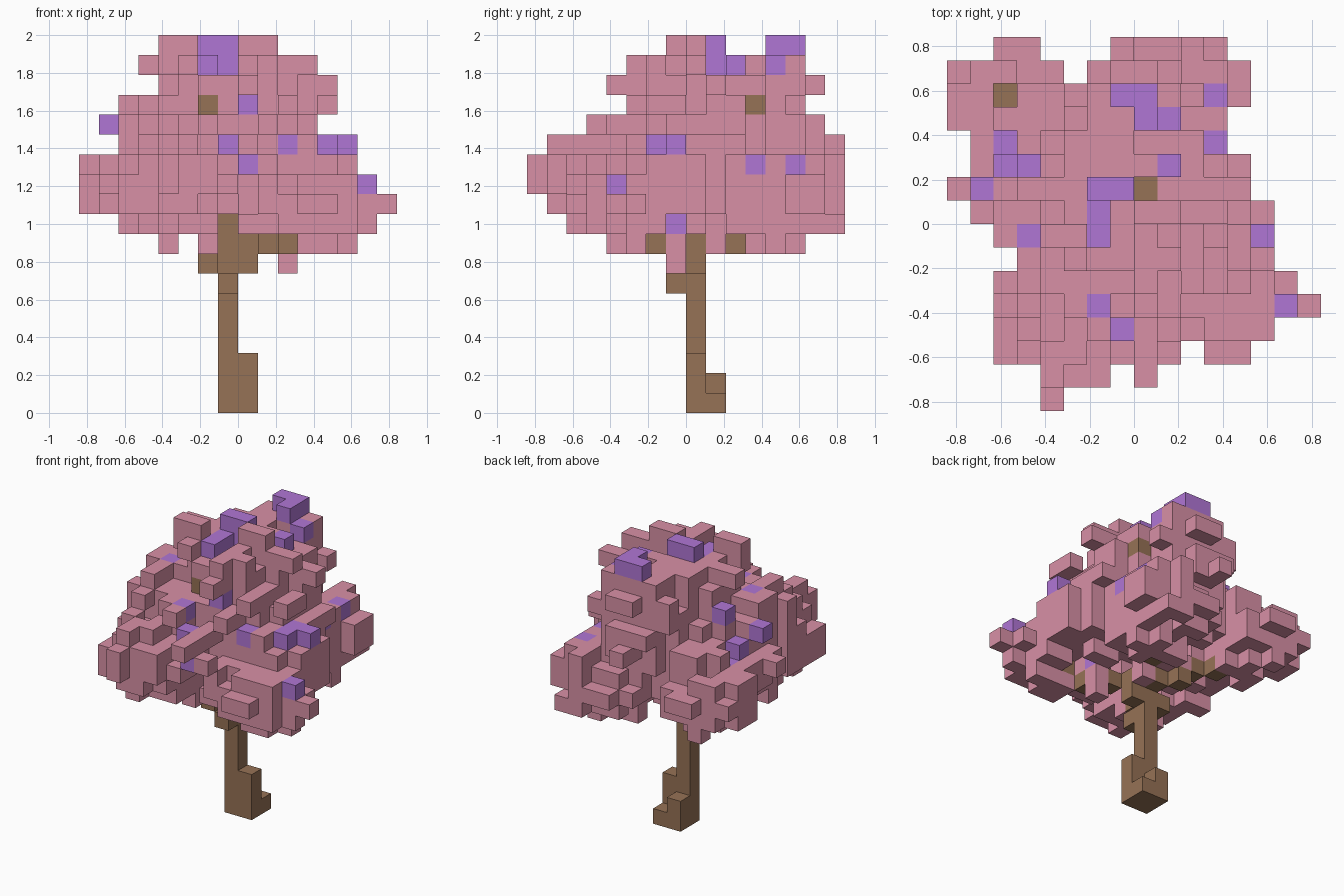
import bpy, bmesh, random
from mathutils import Vector

random.seed(4)
cube = bpy.data.objects.get("Cube")
if cube:
    bpy.data.objects.remove(cube, do_unlink=True)

UNIT = 2 / 19
PINK, PURPLE, BROWN = "pink_leaves", "purple_blossoms", "trunk_and_branches"
COLOURS = {PINK: (0.69, 0.28, 0.38), PURPLE: (0.435, 0.18, 0.665), BROWN: (0.305, 0.168, 0.092)}

# Crown outline: block ranges per layer (width, depth) and per row (plan)
WIDTH = dict(enumerate([(-6, 6), (-8, 7), (-8, 6), (-8, 5), (-6, 5), (-7, 3),
                        (-6, 4), (-4, 4), (-5, 3), (-4, 1)], start=9))
DEPTH = dict(enumerate([(-6, 7), (-7, 7), (-8, 7), (-8, 7), (-7, 7), (-5, 6),
                        (-3, 5), (-4, 6), (-3, 5), (-1, 1)], start=9))
PLAN = dict(enumerate([(-4, -4), (-4, 0), (-6, 4), (-6, 5), (-6, 7), (-6, 6), (-5, 5), (-6, 5),
                       (-7, 5), (-8, 4), (-7, 4), (-7, 3), (-8, 3), (-8, 4), (-8, 4), (-6, 3)], start=-8))
PLAN_GAPS = {(-1, -7), (2, -6), (-3, 6), (-4, 7), (-3, 7), (-2, 7)}

# Leaf clumps: centre and radii
CLUMPS = [((0, 0.1, 1.4), (0.5, 0.5, 0.42)),          # core
          ((-0.05, 0.15, 1.55), (0.42, 0.45, 0.46)),  # top
          ((0, 0.5, 1.55), (0.28, 0.22, 0.45)),       # back top
          ((-0.48, 0, 1.34), (0.26, 0.4, 0.37)),      # left side
          ((-0.57, 0.5, 1.2), (0.28, 0.27, 0.29)),    # back corner
          ((-0.35, -0.45, 1.18), (0.29, 0.36, 0.28)), # front corner
          ((0.38, -0.32, 1.07), (0.38, 0.27, 0.25)),  # front shelf
          ((0.35, 0, 1.24), (0.29, 0.33, 0.28)),      # far side
          ((0.25, 0.5, 1.13), (0.32, 0.33, 0.26))]    # back shelf


def within(span, n):
    return span[0] <= n <= span[1]


def in_outline(i, j, k):
    if j not in PLAN or not within(PLAN[j], i) or (i, j) in PLAN_GAPS:
        return False
    if k == 8:
        return (j in (-4, -3) and within((3, 5), i)) or (within((3, 5), j) and within((0, 4), i))
    return k in WIDTH and within(WIDTH[k], i) and within(DEPTH[k], j)


def field(cell):
    """Squared distance to the nearest clump, 1 on its surface."""
    p = [(n + 0.5) * UNIT for n in cell]
    return min(sum(((a - c) / r) ** 2 for a, c, r in zip(p, centre, radii))
               for centre, radii in CLUMPS)


def step(cell, axis, amount):
    moved = list(cell)
    moved[axis] += amount
    return tuple(moved)


def neighbours(cell):
    return [step(cell, a, s) for a in range(3) for s in (-1, 1)]


blocks = {}


def box(kind, xs, ys, zs):
    for i in range(xs[0], xs[1] + 1):
        for j in range(ys[0], ys[1] + 1):
            for k in range(zs[0], zs[1] + 1):
                blocks[i, j, k] = kind


# Rough leaf mass, raggedest at the underside
hull = [(i, j, k) for i in range(-8, 8) for j in range(-8, 8) for k in range(8, 19) if in_outline(i, j, k)]
for cell in hull:
    ragged = 0.6 if cell[2] < 10 else 0.35
    if field(cell) < 1 + random.uniform(-ragged, 0.25):
        blocks[cell] = PINK

# Crowning leaves and low hanging leaves
box(PINK, (0, 1), (0, 0), (17, 18))
box(PINK, (-4, -3), (-1, -1), (17, 18))
box(PINK, (2, 2), (-1, -1), (7, 8))
box(PINK, (-4, -4), (-3, -3), (8, 8))
box(PINK, (-2, -2), (-3, -3), (8, 8))
box(PINK, (0, 0), (1, 1), (8, 8))

# Trunk and roots
box(BROWN, (-1, -1), (0, 0), (0, 12))
box(BROWN, (0, 0), (0, 0), (0, 2))
box(BROWN, (-1, -1), (1, 1), (0, 1))
box(BROWN, (0, 0), (1, 1), (0, 0))

# Branches climbing out into the clumps
BRANCHES = [[(-1, -1, 6), (-2, -1, 7), (-2, -2, 8), (-3, -3, 9), (-4, -4, 10)],
            [(-2, 0, 7), (-1, 1, 8), (-2, 2, 8), (-3, 2, 9), (-4, 3, 9), (-5, 4, 10)],
            [(0, 0, 7), (0, 0, 8), (1, -1, 8), (2, -2, 8), (3, -3, 9)],
            [(-1, 1, 9), (0, 2, 9), (1, 3, 9), (2, 4, 10)]]
for path in BRANCHES:
    blocks.update(dict.fromkeys(path, BROWN))

# Exposed blossoms and twigs: position and the open sides (t top, f front, s side)
ACCENTS = {
    PURPLE: [(-2, 1, 18, "tf"), (-1, 1, 18, "tfs"), (-1, 1, 17, "fs"), (1, 2, 17, "ts"),
             (-1, 5, 18, "t"), (0, 5, 18, "ts"), (0, 4, 18, "ts"),
             (1, 4, 17, "ts"), (3, 5, 12, "ts"), (3, 3, 12, "ts"),
             (-6, 3, 12, "t"), (-6, 2, 13, "t"), (-5, 2, 15, "t"),
             (-7, 1, 14, "tf"), (-2, 0, 17, "t"), (-2, -1, 17, "tf"), (-5, -1, 15, "t"),
             (5, -1, 13, "tfs"), (4, -1, 13, "f"), (4, -2, 13, "fs"), (-2, -4, 14, "t"),
             (-1, -5, 13, "tf"), (6, -4, 11, "tfs"), (0, -3, 15, "f"), (2, -3, 13, "f"),
             (0, -6, 12, "f"), (2, -1, 9, "s")],
    BROWN: [(-6, 5, 11, "t"), (0, 1, 16, "t"), (-2, -2, 15, "f"), (2, 3, 15, "s")],
}
SIDES = {"t": (2, 1), "f": (1, -1), "s": (0, 1)}


def ray(cell, side):
    axis, sign = SIDES[side]
    return [step(cell, axis, sign * n) for n in range(1, 17)]


spots = []
kept_open = set()
for kind, entries in ACCENTS.items():
    for i, j, k, sides in entries:
        blocks[i, j, k] = kind
        spots.append(((i, j, k), sides))
        for side in sides:
            kept_open.update(ray((i, j, k), side))
for cell in kept_open:
    if blocks.get(cell) == PINK:
        del blocks[cell]

# Leaves that shelter the closed sides of each blossom
for spot, sides in spots:
    for side in sorted(set(SIDES) - set(sides)):
        line = ray(spot, side)
        free = [c for c in line if in_outline(*c) and c not in kept_open]
        if free and not any(c in blocks for c in line):
            blocks[free[0]] = PINK

# Sprigs that complete the outline along each axis
for axis in (0, 1, 2):
    lines = {}
    for cell in hull:
        lines.setdefault(cell[:axis] + cell[axis + 1:], []).append(cell)
    for line in lines.values():
        free = [c for c in line if c not in kept_open]
        if free and not any(c in blocks for c in line):
            best = min(free, key=lambda c: field(c) - 0.4 * sum(n in blocks for n in neighbours(c)))
            blocks[best] = PINK


def make_material(name, colour):
    mat = bpy.data.materials.new(name)
    mat.use_nodes = True
    mat.diffuse_color = (*colour, 1)
    bsdf = mat.node_tree.nodes["Principled BSDF"]
    bsdf.inputs["Base Color"].default_value = (*colour, 1)
    bsdf.inputs["Roughness"].default_value = 0.9
    return mat


def build(kind):
    """Mesh of the outer block faces of one kind."""
    bm = bmesh.new()
    for cell, cell_kind in blocks.items():
        if cell_kind != kind:
            continue
        for axis in range(3):
            u, v = (axis + 1) % 3, (axis + 2) % 3
            for sign in (-1, 1):
                if step(cell, axis, sign) in blocks:
                    continue
                corners = []
                for a, b in ((0, 0), (1, 0), (1, 1), (0, 1))[::sign]:
                    p = Vector(cell)
                    p[axis] += sign > 0
                    p[u] += a
                    p[v] += b
                    corners.append(bm.verts.new(p * UNIT))
                bm.faces.new(corners)
    bmesh.ops.remove_doubles(bm, verts=bm.verts, dist=UNIT / 100)
    mesh = bpy.data.meshes.new(kind)
    bm.to_mesh(mesh)
    bm.free()
    mesh.materials.append(make_material(kind + "_colour", COLOURS[kind]))
    bpy.context.collection.objects.link(bpy.data.objects.new(kind, mesh))


for kind in COLOURS:
    build(kind)
